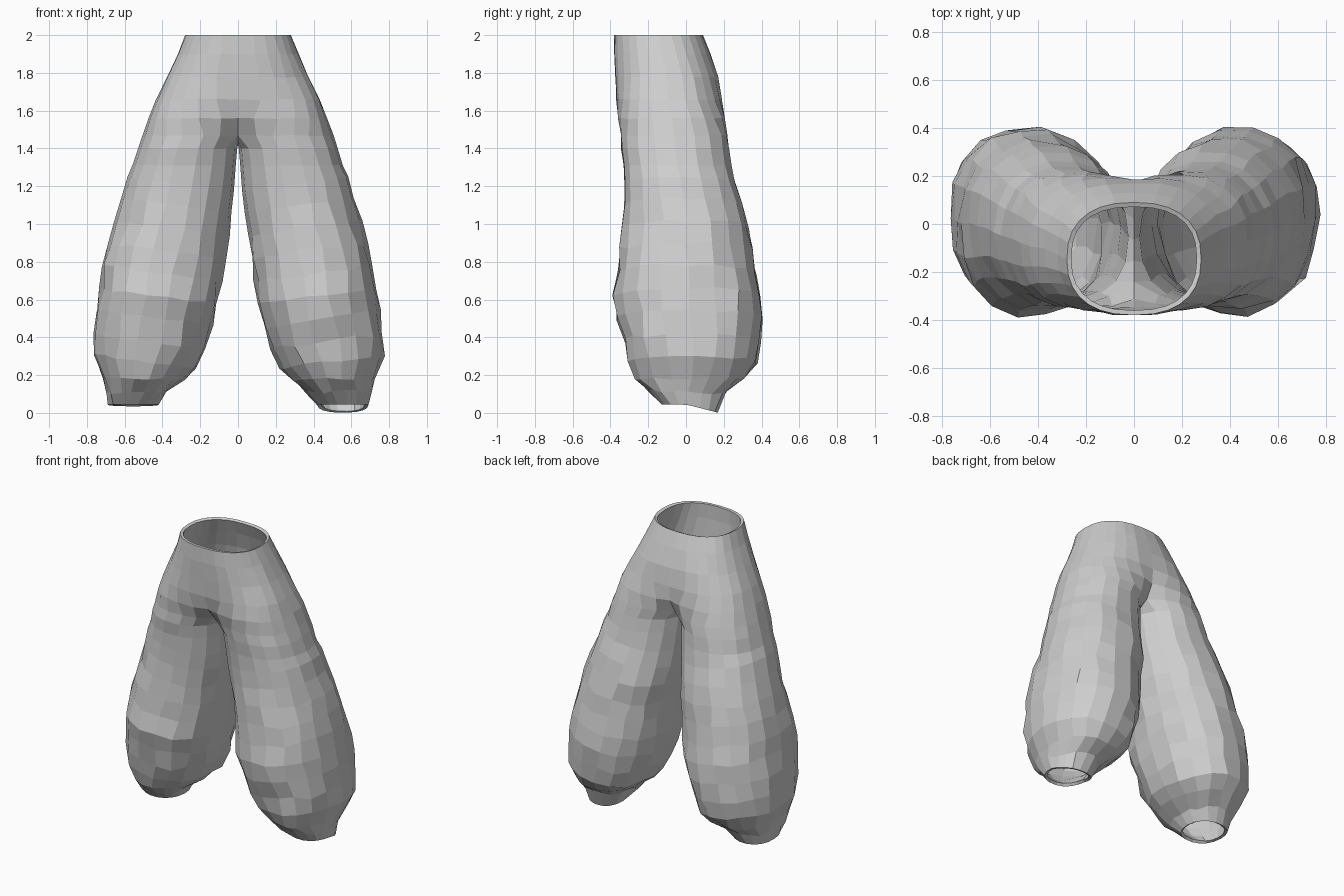
import bpy
import bmesh
import math
import random

cube = bpy.data.objects.get("Cube")
if cube:
    bpy.data.objects.remove(cube, do_unlink=True)

random.seed(4)
ARC, SEAM = 14, 4          # segments around the outside and across the inner thigh
CROTCH = 1.47

# Sections from waist to hem: height, inner x, outer x, front y, back y
SECTIONS = [
    (2.0, -.28, .28, -.38, .09),
    (1.9, -.31, .32, -.38, .13),
    (1.78, -.31, .375, -.375, .17),
    (1.66, -.25, .435, -.37, .19),
    (1.56, -.14, .475, -.36, .205),
    (CROTCH, -.03, .505, -.35, .22),
    (1.4, .004, .53, -.345, .23),
    (1.31, .012, .555, -.335, .245),
    (1.21, .022, .585, -.33, .265),
    (1.1, .035, .615, -.33, .3),
    (.98, .05, .65, -.335, .33),
    (.86, .07, .69, -.35, .35),
    (.74, .09, .72, -.365, .375),
    (.62, .105, .735, -.385, .4),
    (.5, .135, .755, -.365, .4),
    (.38, .17, .77, -.335, .395),
    (.27, .22, .77, -.31, .375),
    (.18, .29, .72, -.265, .31),
    (.11, .37, .7, -.2, .21),
    (.045, .42, .69, -.13, .17),
]


def power(value, p):
    return math.copysign(abs(value) ** p, value)


def section_points(z, inner, outer, front, back):
    """Rounded section; above the crotch it is cut flat along the centre plane."""
    cx, rx = (inner + outer) / 2, (outer - inner) / 2
    cy, ry = (front + back) / 2, (back - front) / 2
    p = 2 / (2.4 if z > CROTCH else 2.2)
    joined = inner < 0
    total = ARC + SEAM
    limit = math.pi * ARC / total
    if joined:
        limit = min(limit, math.acos(-min(1, cx / rx) ** (1 / p)))
    # Lower leg sections lean with the leg
    lean = .13 if .2 < z < 1.25 else 0
    points = []
    for i in range(total):
        h = z
        if i <= ARC or not joined:
            a = -limit + 2 * limit * i / ARC
            x = cx + rx * power(math.cos(a), p)
            y = cy + ry * power(math.sin(a), p)
            if joined and i in (0, ARC):
                x = 0
            h += lean * (x - cx)
        else:
            # Seam across the crotch, sagging in the middle
            t = (i - ARC) / SEAM
            x = 0
            y = points[ARC][1] * (1 - t) + points[0][1] * t
            h -= .05 * math.sin(math.pi * t)
        points.append((x, y, h))
    return points


def crumple(point, z):
    """Small folds in the cloth, strongest below the knee."""
    x, y, h = point
    if x < .04 or z > 1.95 or z < .08:
        return point
    amount = .011 if z < 1.1 else .004
    return tuple(c + random.uniform(-amount, amount) for c in (x, y, h))


def add_leg(bm, side, hem_drop):
    rings = []
    for section in SECTIONS:
        ring = []
        for point in section_points(*section):
            x, y, z = crumple(point, section[0])
            if section is SECTIONS[-1]:
                z -= hem_drop * max(y, 0)       # hem hangs lower at the back
            ring.append(bm.verts.new((side * x, y, z)))
        rings.append(ring)
    for upper, lower in zip(rings, rings[1:]):
        for i in range(len(upper)):
            j = (i + 1) % len(upper)
            corners = [upper[i], lower[i], lower[j], upper[j]]
            if all(abs(v.co.x) < .0001 for v in corners):
                continue
            bm.faces.new(corners if side > 0 else corners[::-1])


# Cloth colour
cloth = bpy.data.materials.new("light_grey_cloth")
cloth.use_nodes = True
grey = (.62, .62, .62, 1)
cloth.diffuse_color = grey
shader = next(n for n in cloth.node_tree.nodes if n.type == 'BSDF_PRINCIPLED')
shader.inputs["Base Color"].default_value = grey
shader.inputs["Roughness"].default_value = .8

# Both legs welded along the centre seam
bm = bmesh.new()
add_leg(bm, 1, .26)
add_leg(bm, -1, .06)
bmesh.ops.remove_doubles(bm, verts=bm.verts[:], dist=.0005)
loose = [v for v in bm.verts if not v.link_faces]
bmesh.ops.delete(bm, geom=loose, context='VERTS')
mesh = bpy.data.meshes.new("baggy_trousers")
bm.to_mesh(mesh)
bm.free()
mesh.materials.append(cloth)

trousers = bpy.data.objects.new("baggy_trousers", mesh)
bpy.context.collection.objects.link(trousers)

# Cloth thickness, open at the waist and hems
shell = trousers.modifiers.new("cloth_thickness", 'SOLIDIFY')
shell.thickness = .02
shell.offset = -1
